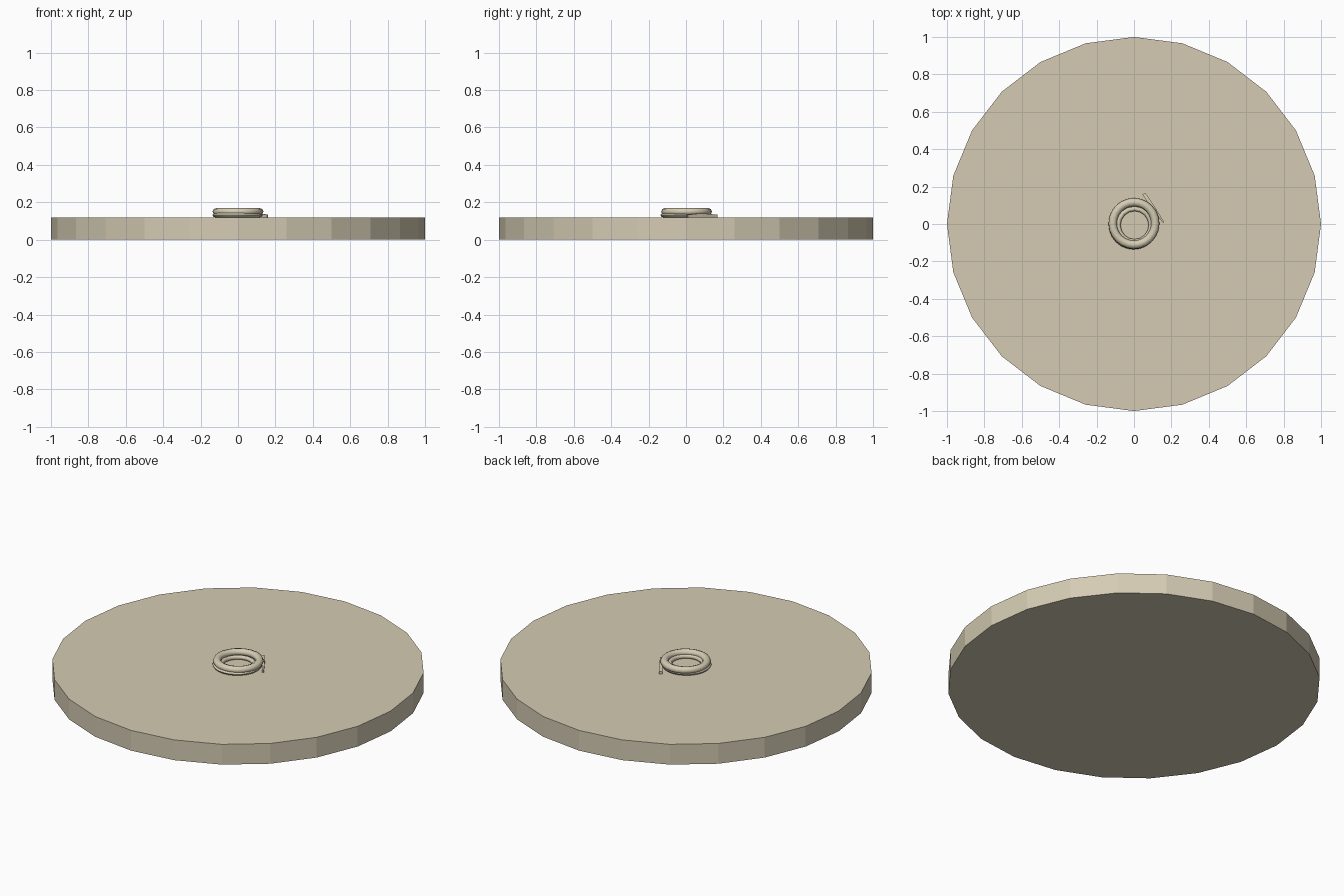
import bpy, bmesh, math
from mathutils import Vector

if "Cube" in bpy.data.objects:
    bpy.data.objects.remove(bpy.data.objects["Cube"])

stone = bpy.data.materials.new("pale_sand")
stone.diffuse_color = (0.66, 0.60, 0.45, 1)
stone.use_nodes = True
stone.node_tree.nodes["Principled BSDF"].inputs["Base Color"].default_value = stone.diffuse_color


def finish(obj, name, smooth=None):
    obj.name = name
    obj.data.materials.clear()
    obj.data.materials.append(stone)
    if smooth:
        bpy.ops.object.shade_smooth_by_angle(angle=math.radians(smooth))
    return obj


def ring(name, loc, radius, thickness, flat=1.0, sides=24, ring_sides=8):
    bpy.ops.mesh.primitive_torus_add(major_radius=radius, minor_radius=thickness,
                                     major_segments=sides, minor_segments=ring_sides,
                                     location=loc)
    obj = bpy.context.object
    for v in obj.data.vertices:
        v.co.z *= flat
    return finish(obj, name, 50)


# Wide faceted disc with corners on the axes
bpy.ops.mesh.primitive_cylinder_add(vertices=24, radius=1, depth=0.12,
                                    location=(0, 0, 0.06))
finish(bpy.context.object, "base_disc")

# Stacked coils in the centre
ring("upper_coil", (0, 0.003, 0.150), 0.114, 0.022, 0.9)
ring("lower_coil", (-0.002, -0.002, 0.132), 0.117, 0.017, 0.75)
ring("inner_coil", (0.003, -0.006, 0.134), 0.088, 0.013, 1.0, 16)

# Loose tail lying against the outside of the coil, tapering to its tip
start, end = Vector((0.052, 0.163)), Vector((0.158, 0.008))
side = Vector((end - start).orthogonal()).normalized()
bm = bmesh.new()
loops = []
for t, w, top in ((0, 0.009, 0.134), (0.55, 0.008, 0.141), (1, 0.004, 0.134)):
    p = start.lerp(end, t)
    corners = [(p + side * s * w, z) for s, z in
               ((-1, 0.118), (1, 0.118), (1, top), (-1, top))]
    loops.append([bm.verts.new((c.x, c.y, z)) for c, z in corners])
for a, b in zip(loops, loops[1:]):
    for i in range(4):
        j = (i + 1) % 4
        bm.faces.new((a[i], a[j], b[j], b[i]))
bm.faces.new(loops[0])
bm.faces.new(loops[-1])
bmesh.ops.recalc_face_normals(bm, faces=bm.faces)
mesh = bpy.data.meshes.new("coil_tail")
bm.to_mesh(mesh)
bm.free()
tail = bpy.data.objects.new("coil_tail", mesh)
bpy.context.collection.objects.link(tail)
finish(tail, "coil_tail")
